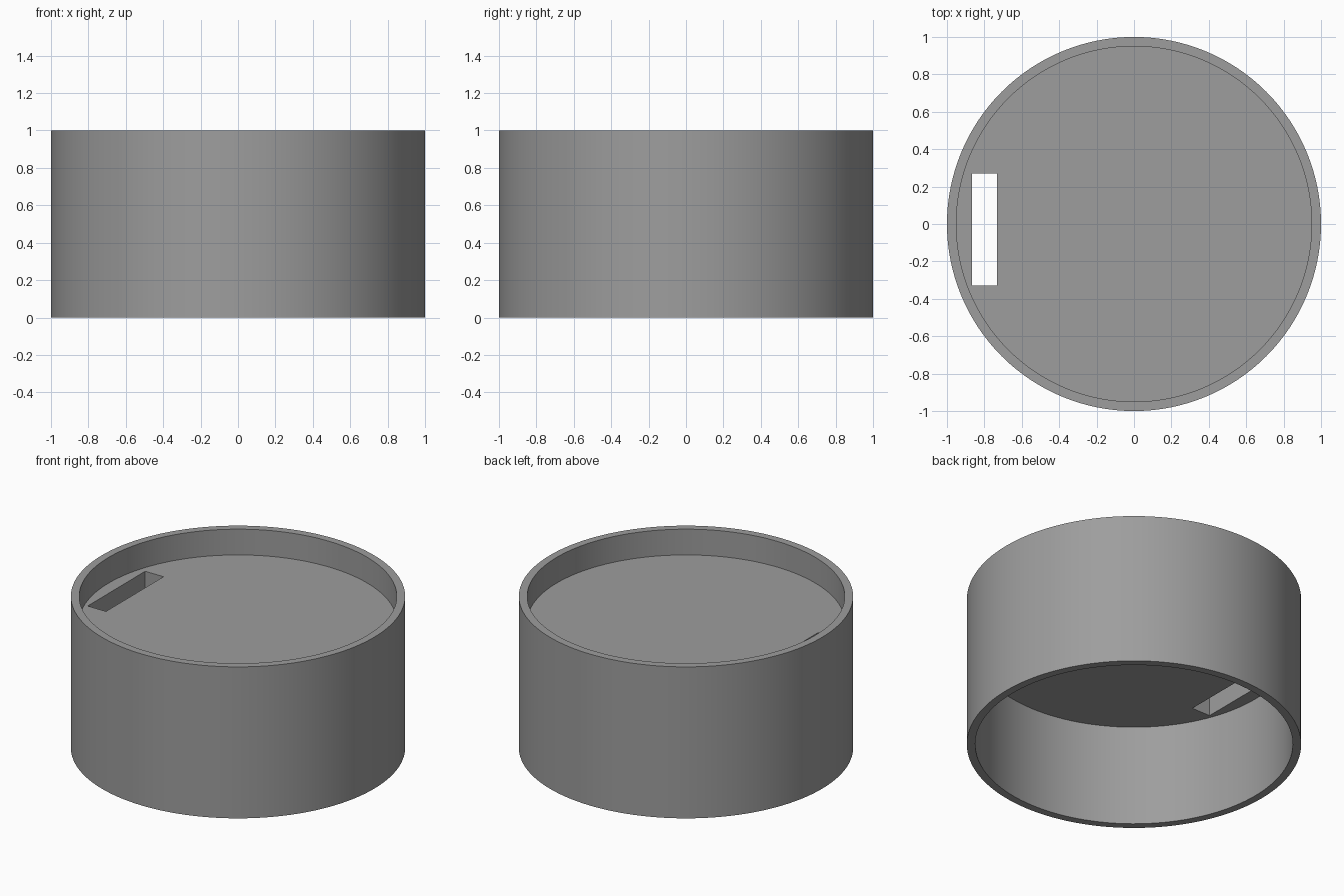
import bpy, bmesh, math

if "Cube" in bpy.data.objects:
    bpy.data.objects.remove(bpy.data.objects["Cube"])

SEGMENTS = 128
SLOT_X, SLOT_Y = (-0.867, -0.733), (-0.33, 0.27)

grey = bpy.data.materials.new("mid grey")
grey.diffuse_color = (0.34, 0.34, 0.34, 1)
grey.use_nodes = True
grey.node_tree.nodes["Principled BSDF"].inputs["Base Color"].default_value = grey.diffuse_color


def make_object(name, bm):
    bmesh.ops.recalc_face_normals(bm, faces=bm.faces)
    mesh = bpy.data.meshes.new(name)
    bm.to_mesh(mesh)
    bm.free()
    obj = bpy.data.objects.new(name, mesh)
    bpy.context.collection.objects.link(obj)
    mesh.materials.append(grey)
    return obj


# Round cup: wall and recessed floor revolved from one profile (radius, height)
profile = [(0.95, 0.667), (0.95, 0), (1, 0), (1, 1), (0.95, 1), (0.95, 0.83)]
bm = bmesh.new()
rings = []
for r, z in profile:
    angles = [2 * math.pi * i / SEGMENTS for i in range(SEGMENTS)]
    rings.append([bm.verts.new((r * math.cos(a), r * math.sin(a), z)) for a in angles])
for low, high in zip(rings, rings[1:]):
    for i in range(SEGMENTS):
        j = (i + 1) % SEGMENTS
        bm.faces.new((low[i], low[j], high[j], high[i]))
bm.faces.new(rings[0])    # underside of the floor
bm.faces.new(rings[-1])   # top of the floor
cup = make_object("round_cup", bm)

# Rectangular slot cut through the floor
bm = bmesh.new()
bmesh.ops.create_cube(bm, size=1)
for v in bm.verts:
    v.co = (SLOT_X[v.co.x > 0], SLOT_Y[v.co.y > 0], 0.9 if v.co.z > 0 else 0.6)
cutter = make_object("slot_cutter", bm)
cutter.hide_render = True

cut = cup.modifiers.new("slot", 'BOOLEAN')
cut.operation = 'DIFFERENCE'
cut.solver = 'EXACT'
cut.object = cutter
bpy.context.view_layer.objects.active = cup
cup.select_set(True)
bpy.ops.object.modifier_apply(modifier=cut.name)
bpy.data.objects.remove(cutter)

# Smooth round walls with crisp rims
bpy.ops.object.shade_smooth_by_angle(angle=math.radians(30))
